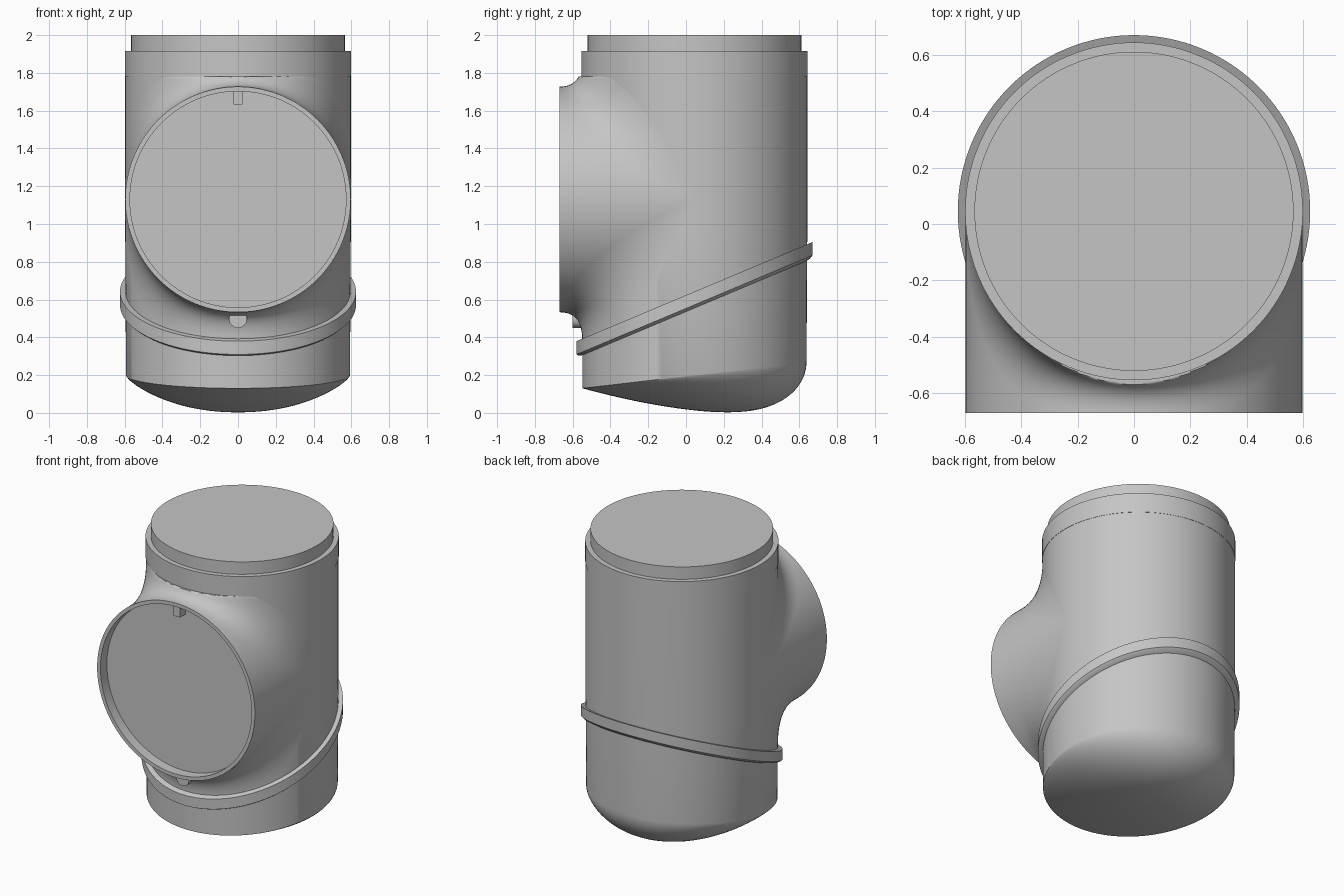
import bpy, bmesh, math
from math import sin, cos, pi, sqrt

if "Cube" in bpy.data.objects:
    bpy.data.objects.remove(bpy.data.objects["Cube"], do_unlink=True)

grey = bpy.data.materials.new("plain grey")
grey.use_nodes = True
colour = (0.56, 0.56, 0.56, 1)
grey.diffuse_color = colour
grey.node_tree.nodes["Principled BSDF"].inputs["Base Color"].default_value = colour

N = 128                 # sides of every round part
R = 0.597               # pipe radius
CY = 0.045              # pipe axis in y
OPEN_Y, OPEN_Z = -0.67, 1.13
ANGLES = [2 * pi * i / N for i in range(N)]


def finish(name, bm):
    bmesh.ops.remove_doubles(bm, verts=bm.verts, dist=1e-5)
    bmesh.ops.recalc_face_normals(bm, faces=bm.faces)
    mesh = bpy.data.meshes.new(name)
    bm.to_mesh(mesh)
    bm.free()
    mesh.materials.append(grey)
    obj = bpy.data.objects.new(name, mesh)
    bpy.context.collection.objects.link(obj)
    bpy.ops.object.select_all(action='DESELECT')
    obj.select_set(True)
    bpy.context.view_layer.objects.active = obj
    bpy.ops.object.shade_smooth_by_angle(angle=math.radians(35))
    return obj


def loft(name, rings, cap_start=False, cap_end=False, closed=False):
    """Skin a list of rings of points."""
    bm = bmesh.new()
    loops = [[bm.verts.new(p) for p in ring] for ring in rings]
    pairs = list(zip(loops, loops[1:]))
    if closed:
        pairs.append((loops[-1], loops[0]))
    for a, b in pairs:
        for i in range(N):
            j = (i + 1) % N
            bm.faces.new((a[i], a[j], b[j], b[i]))
    if cap_start:
        bm.faces.new(loops[0])
    if cap_end:
        bm.faces.new(loops[-1])
    return finish(name, bm)


def level(r, z):
    return [(r * cos(a), CY + r * sin(a), z) for a in ANGLES]


def upright(r, y):
    return [(r * cos(a), y, OPEN_Z + r * sin(a)) for a in ANGLES]


# Main pipe with a lopsided bowl: sharp edge in front, rounded at the back
def bowl_ring(s):
    ring = []
    low_y, low_z = 0.2, 0.003
    for a in ANGLES:
        w = (sin(a) + 1) / 2
        x, y = 0.593 * cos(a), CY + 0.593 * sin(a)
        rim = 0.13 + 0.14 * w
        p, q = 1.6 + 0.9 * w, 1 - 0.5 * w
        rise = 1 - max(0, 1 - s ** p) ** q
        ring.append((s * x, low_y + s * (y - low_y), low_z + (rim - low_z) * rise))
    return ring


bowl = [bowl_ring(sin(pi / 2 * k / 24)) for k in range(24, 0, -1)]
loft("main_pipe", [level(R, 1.78), level(R, 0.92)] + bowl, cap_start=True, cap_end=True)

# Collar and raised top plug
loft("top_collar", [level(0.56, 1.78), level(R + 0.002, 1.78), level(R + 0.002, 1.915),
                    level(0.56, 1.915)], closed=True)
loft("top_plug", [level(0.566, 1.8), level(0.566, 2.0)], cap_start=True, cap_end=True)


# Front branch, blended into the main pipe and cut flat below the collar
def branch_ring(t):
    ring = []
    for a in ANGLES:
        x, z = R * cos(a), OPEN_Z + R * sin(a)
        seam = CY - sqrt(max(0, R * R - x * x))
        reach = (seam - OPEN_Y) * abs(sin(a))
        lift = 1.25 * reach * (1 if sin(a) > 0 else -1)
        y = seam - reach * (1 - t) ** 2 + 0.003 * t
        ring.append((x, y, min(z + lift * t * t, 1.78)))
    return ring


loft("front_branch", [upright(R, OPEN_Y)] + [branch_ring(k / 20) for k in range(21)])

# Opening rim and recessed plate
loft("opening_rim", [upright(R, OPEN_Y), upright(0.572, OPEN_Y), upright(0.572, -0.6)])
loft("opening_plate", [upright(0.572, -0.6), upright(0.572, -0.59)],
     cap_start=True, cap_end=True)


# Slanted band around the lower pipe
def slanted(r, z):
    return [(r * cos(a), CY + r * sin(a), z + 0.42 * r * sin(a)) for a in ANGLES]


loft("slanted_band", [slanted(0.585, 0.642), slanted(0.625, 0.642), slanted(0.625, 0.572),
                      slanted(0.612, 0.56), slanted(0.585, 0.552)], closed=True)

# Small locating tab at the top of the opening
bm = bmesh.new()
bmesh.ops.create_cube(bm, size=1)
bmesh.ops.scale(bm, vec=(0.05, 0.06, 0.07), verts=bm.verts)
bmesh.ops.translate(bm, vec=(0, -0.632, 1.667), verts=bm.verts)
finish("locating_tab", bm)

# Drain nub under the opening
loft("drain_nub", [[(0.047 * cos(a), y, 0.497 + 0.047 * sin(a)) for a in ANGLES]
                   for y in (-0.6, -0.5)], cap_start=True, cap_end=True)
